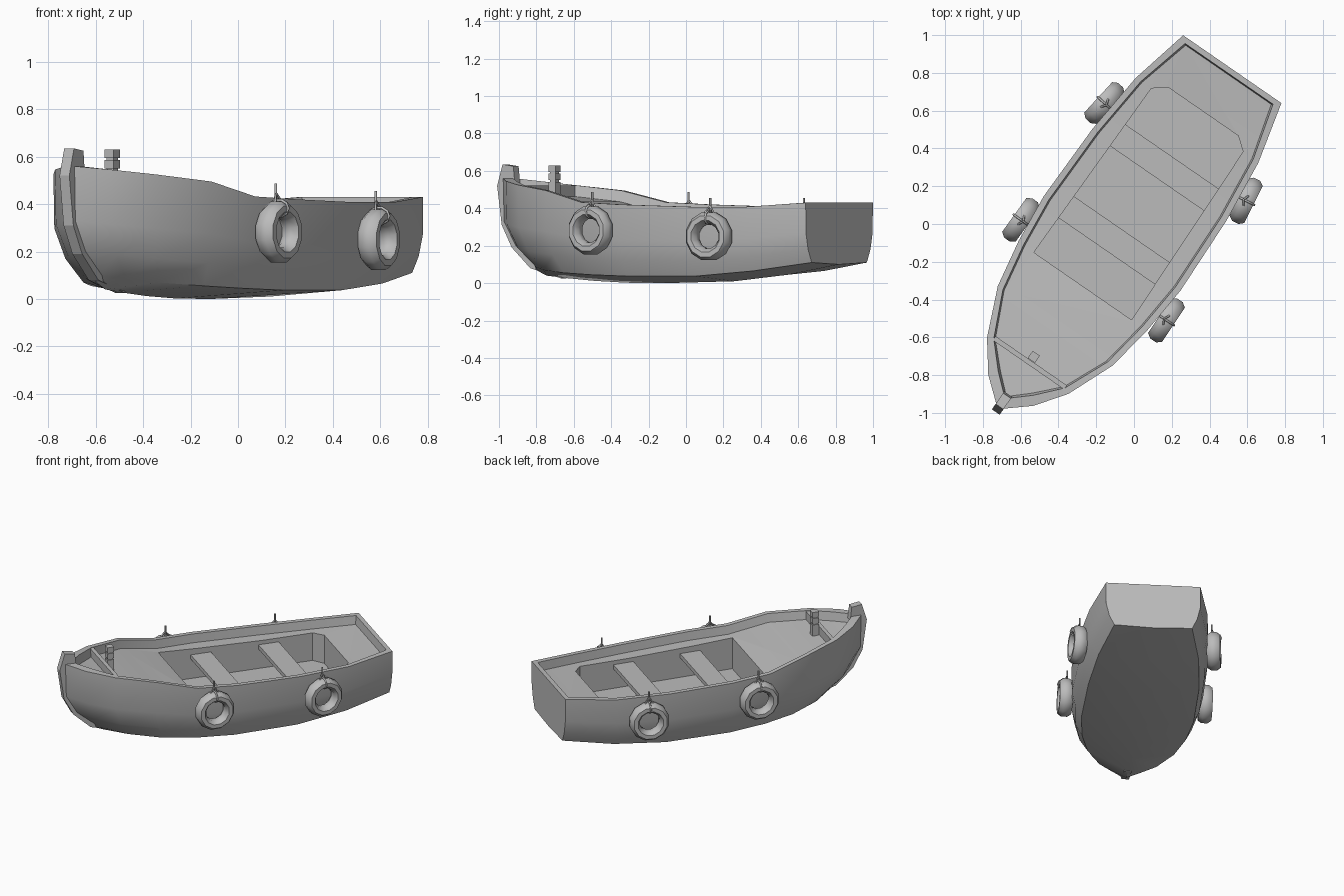
import bpy, bmesh, math
from mathutils import Matrix, Vector

cube = bpy.data.objects.get("Cube")
if cube:
    bpy.data.objects.remove(cube)

# The boat is built along y (bow at -y), then turned into place
HEADING = math.radians(-34.6)
TURN = Matrix.Rotation(HEADING, 4, "Z")
PLACE = TURN @ Matrix.Translation((-0.037, 0, 0))

grey = bpy.data.materials.new("plain_grey")
grey.use_nodes = True
COLOUR = (0.5, 0.5, 0.5, 1)
grey.diffuse_color = COLOUR
grey.node_tree.nodes["Principled BSDF"].inputs["Base Color"].default_value = COLOUR


def make(name, bm, matrix=Matrix(), smooth=None):
    bmesh.ops.recalc_face_normals(bm, faces=bm.faces)
    mesh = bpy.data.meshes.new(name)
    bm.to_mesh(mesh)
    bm.free()
    mesh.materials.append(grey)
    ob = bpy.data.objects.new(name, mesh)
    bpy.context.collection.objects.link(ob)
    ob.matrix_world = PLACE @ matrix
    if smooth:
        bpy.ops.object.select_all(action="DESELECT")
        ob.select_set(True)
        bpy.context.view_layer.objects.active = ob
        bpy.ops.object.shade_smooth_by_angle(angle=math.radians(smooth))
    return ob


def add_box(bm, centre, size):
    bmesh.ops.create_cube(bm, size=1, matrix=Matrix.Translation(centre) @ Matrix.Diagonal((*size, 1)))


def prism(points, offset):
    bm = bmesh.new()
    face = bm.faces.new([bm.verts.new(p) for p in points])
    new = bmesh.ops.extrude_face_region(bm, geom=[face])["geom"]
    bmesh.ops.translate(bm, vec=offset, verts=[g for g in new if isinstance(g, bmesh.types.BMVert)])
    return bm


# Hull stations: y, half beam, rail z, chine y, chine half beam, chine z, keel z, rail inset along y
STATIONS = [
    (-1.20, 0.020, 0.56, -1.00, 0.015, 0.10, 0.07, 0.06),
    (-1.095, 0.145, 0.545, -0.93, 0.10, 0.085, 0.04, 0.045),
    (-0.937, 0.262, 0.525, -0.82, 0.19, 0.07, 0.028, 0.015),
    (-0.68, 0.37, 0.495, -0.62, 0.29, 0.055, 0.012, 0),
    (-0.42, 0.415, 0.432, -0.41, 0.345, 0.045, 0.002, 0),
    (-0.15, 0.44, 0.42, -0.15, 0.375, 0.037, 0, 0),
    (0.29, 0.43, 0.408, 0.29, 0.37, 0.037, 0.01, 0),
    (0.64, 0.395, 0.408, 0.64, 0.335, 0.065, 0.045, 0),
    (0.97, 0.316, 0.43, 0.97, 0.26, 0.11, 0.10, -0.03),
]
DECK_DROP = 0.06


def section(y, w, zr, yc, wc, zc, zk, inset):
    side = []
    for f, g in ((0, 0), (0.22, 0.6), (0.5, 0.97), (1, 1)):
        side.append((wc + (w - wc) * g, yc + (y - yc) * g, zc + (zr - zc) * f))
    inner = max(w - 0.033, 0.01)
    side.append((inner, y + inset, zr))
    side.append((max(inner - 0.008, 0.008), y + inset * 1.2, zr - DECK_DROP))
    return [(0, yc, zk)] + side + [(-x, b, z) for x, b, z in reversed(side)]


bm = bmesh.new()
rings = [[bm.verts.new(p) for p in section(*s)] for s in STATIONS]
for a, b in zip(rings, rings[1:]):
    for i in range(len(a)):
        j = (i + 1) % len(a)
        bm.faces.new((a[i], a[j], b[j], b[i]))
for ring in (rings[0], rings[-1]):
    bm.faces.new(ring[:5] + ring[9:])
    bm.faces.new((ring[4], ring[5], ring[8], ring[9]))
    bm.faces.new((ring[5], ring[6], ring[7], ring[8]))
hull = make("hull", bm)

# Open well cut into the deck
half = [(0.314, -0.425), (0.295, 0.643), (0.226, 0.698)]
outline = half + [(-x, y) for x, y in reversed(half)]
cutter = make("well_cutter", prism([(x, y, 0.15) for x, y in outline], (0, 0, 0.6)))
cutter.hide_render = True
cut = hull.modifiers.new("well", "BOOLEAN")
cut.operation = "DIFFERENCE"
cut.solver = "EXACT"
cut.object = cutter
bpy.ops.object.select_all(action="DESELECT")
hull.select_set(True)
bpy.context.view_layer.objects.active = hull
bpy.ops.object.modifier_apply(modifier="well")
bpy.data.objects.remove(cutter)
bpy.ops.object.shade_smooth_by_angle(angle=math.radians(32))

# Stem post following the bow
stem = [(-1.20, 0.635), (-1.235, 0.52), (-1.205, 0.31), (-1.14, 0.19), (-1.02, 0.08), (-0.82, 0.025),
        (-0.82, 0.05), (-1.0, 0.13), (-1.1, 0.22), (-1.15, 0.32), (-1.15, 0.5), (-1.12, 0.53), (-1.13, 0.625)]
make("stem_post", prism([(-0.025, y, z) for y, z in stem], (0.05, 0, 0)))

# Thwarts across the well
for name, y in (("front_bench", -0.13), ("rear_bench", 0.338)):
    bm = bmesh.new()
    add_box(bm, (0, y, 0.305), (0.62, 0.14, 0.03))
    make(name, bm)

# Low bulkhead across the foredeck
bm = bmesh.new()
add_box(bm, (0, -0.918, 0.485), (0.46, 0.026, 0.075))
make("bow_bulkhead", bm)

# Notched mooring post
bm = bmesh.new()
add_box(bm, (0, -0.88, 0.53), (0.034, 0.034, 0.18))
for z in (0.612, 0.568, 0.5):
    add_box(bm, (0, -0.88, z), (0.046, 0.046, 0.036 if z > 0.55 else 0.08))
make("mooring_post", bm)


def rope(name, points, matrix, closed=False):
    curve = bpy.data.curves.new(name, "CURVE")
    curve.dimensions = "3D"
    curve.bevel_depth = 0.006
    curve.bevel_resolution = 1
    curve.use_fill_caps = True
    line = curve.splines.new("POLY")
    line.points.add(len(points) - 1)
    for p, co in zip(line.points, points):
        p.co = (*co, 1)
    line.use_cyclic_u = closed
    curve.materials.append(grey)
    ob = bpy.data.objects.new(name, curve)
    bpy.context.collection.objects.link(ob)
    ob.matrix_world = PLACE @ matrix


# Tyre fenders hung on both sides, each with a pin and rope
RING, TUBE, DEPTH = 0.1, 0.033, 0.045
for side, side_name in ((1, "left"), (-1, "right")):
    for end, y, x, z, yaw in (("front", -0.322, 0.468, 0.282, 1), ("rear", 0.438, 0.456, 0.25, 8)):
        spot = Matrix.Translation((side * x, y, z)) @ Matrix.Rotation(math.radians(side * yaw), 4, "Z")
        bm = bmesh.new()
        loops = []
        for i in range(12):
            a = math.tau * (i + 0.5) / 12
            loop = []
            for j in range(8):
                b = math.tau * (j + 0.5) / 8
                r = RING + TUBE * 1.06 * math.cos(b)
                loop.append(bm.verts.new((DEPTH * 1.06 * math.sin(b), r * math.cos(a), r * math.sin(a))))
            loops.append(loop)
        for i in range(12):
            p, q = loops[i - 1], loops[i]
            for j in range(8):
                bm.faces.new((p[j - 1], p[j], q[j], q[j - 1]))
        make(f"{end}_{side_name}_tyre", bm, spot, 50)
        tag = f"{end}_{side_name}"
        inward = -side * 0.015
        rope(tag + "_pin", [(inward, 0, 0.12), (inward, 0, 0.205)], spot)
        rope(tag + "_hanger", [(0, -0.03, 0.12), (inward, 0, 0.165), (0, 0.03, 0.12)], spot)
        band = [(0.048 * math.cos(k * math.tau / 10), 0, RING + 0.036 * math.sin(k * math.tau / 10)) for k in range(10)]
        rope(tag + "_band", band, spot, True)
